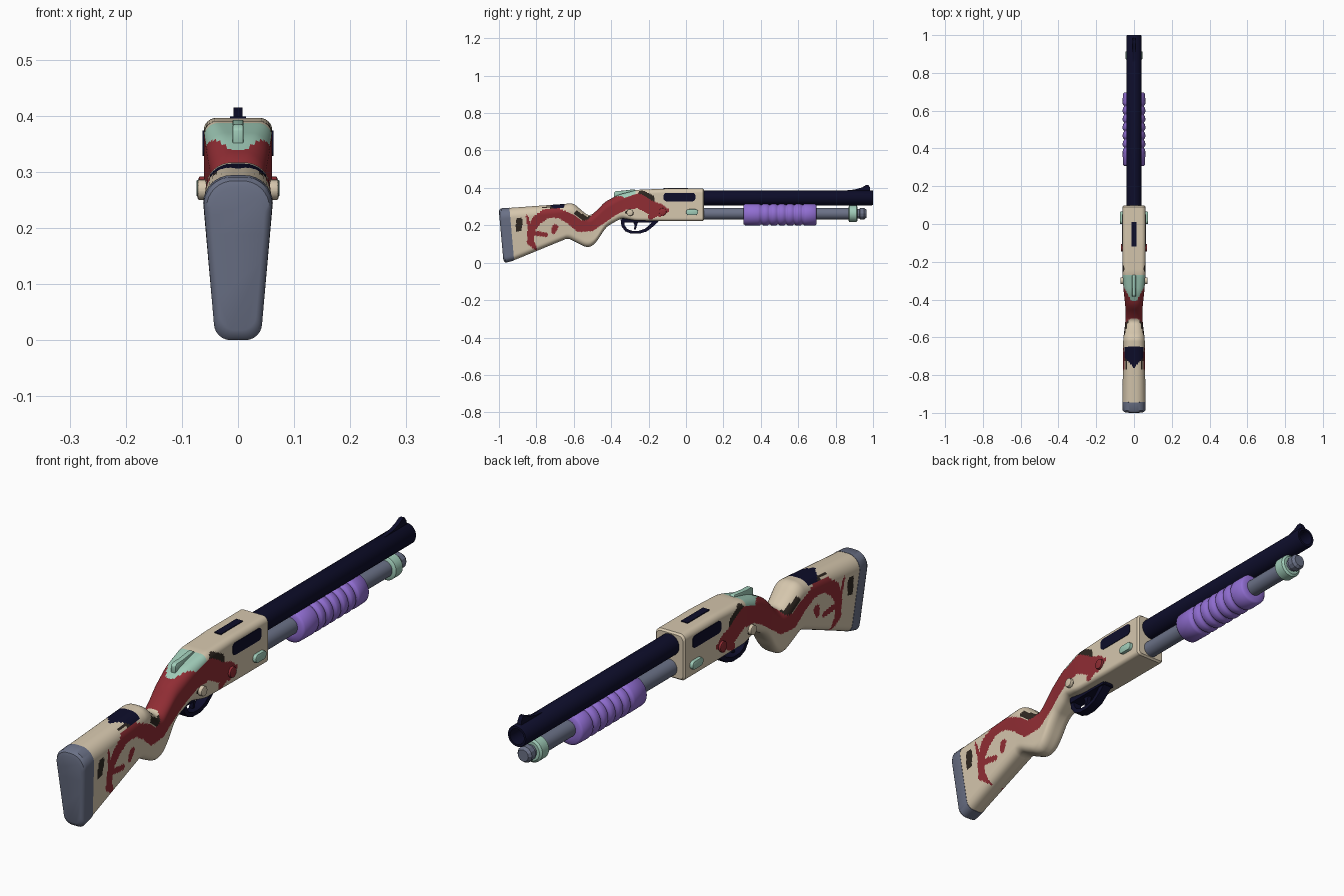
import bpy, bmesh, math
from mathutils import Vector

if "Cube" in bpy.data.objects:
    bpy.data.objects.remove(bpy.data.objects["Cube"])

def mat(name, c):
    m = bpy.data.materials.new(name)
    m.diffuse_color = (*c, 1)
    m.use_nodes = True
    m.node_tree.nodes["Principled BSDF"].inputs["Base Color"].default_value = m.diffuse_color
    return m

CREAM = mat("cream", (.67, .57, .42))
RED = mat("dark_red", (.28, .026, .034))
NAVY = mat("navy", (.004, .004, .023))
BROWN = mat("dark_brown", (.028, .02, .015))
MINT = mat("mint", (.35, .60, .48))
GREY = mat("blue_grey", (.145, .165, .24))
PURPLE = mat("purple", (.28, .155, .64))

def finish(name, bm, mats, angle=35):
    bmesh.ops.recalc_face_normals(bm, faces=bm.faces)
    me = bpy.data.meshes.new(name)
    bm.to_mesh(me)
    bm.free()
    for m in mats:
        me.materials.append(m)
    me.shade_smooth()
    me.set_sharp_from_angle(angle=math.radians(angle))
    ob = bpy.data.objects.new(name, me)
    bpy.context.collection.objects.link(ob)
    return ob

def bridge(bm, rings):
    n = len(rings[0])
    for a, b in zip(rings, rings[1:]):
        for i in range(n):
            j = (i + 1) % n
            bm.faces.new((a[i], a[j], b[j], b[i]))

# rounded, tapered cross-section
def section(row, dens):
    yt, zt, yb, zb, wt, wb, rt, rb = row
    h = math.hypot(yt - yb, zt - zb)
    dy, dz = (yt - yb) / h, (zt - zb) / h
    half = [((wb - rb) * i / (2 * dens), 0) for i in range(2 * dens)]
    for i in range(3 * dens):
        a = -math.pi / 2 + math.pi / 2 * i / (3 * dens)
        half.append((wb - rb + rb * math.cos(a), rb + rb * math.sin(a)))
    for i in range(12 * dens):
        k = i / (12 * dens)
        half.append((wb + (wt - wb) * k, rb + (h - rt - rb) * k))
    for i in range(4 * dens):
        a = math.pi / 2 * i / (4 * dens)
        half.append((wt - rt + rt * math.cos(a), h - rt + rt * math.sin(a)))
    for i in range(2 * dens + 1):
        half.append(((wt - rt) * (1 - i / (2 * dens)), h))
    full = half + [(-x, v) for x, v in half[-2:0:-1]]
    return [(x, yb + dy * v, zb + dz * v) for x, v in full]

# evenly spaced, softened rows
def resample(rows, step=.0045, win=4):
    out = []
    for a, b in zip(rows, rows[1:]):
        n = max(1, round((b[0] - a[0]) / step))
        out += [[p + (q - p) * i / n for p, q in zip(a, b)] for i in range(n)]
    out.append(list(rows[-1]))
    res = []
    for i in range(len(out)):
        k = min(win, i, len(out) - 1 - i)
        part = out[i - k:i + k + 1]
        res.append([sum(c) / len(part) for c in zip(*part)])
    return res

def loft(name, rows, mats, dens=1, paint=None):
    bm = bmesh.new()
    rings = [[bm.verts.new(p) for p in section(r, dens)] for r in rows]
    bridge(bm, rings)
    bm.faces.new(rings[0])
    bm.faces.new(rings[-1])
    bmesh.ops.recalc_face_normals(bm, faces=bm.faces)
    if paint:
        for f in bm.faces:
            f.material_index = paint(f.calc_center_median(), f.normal)
    return finish(name, bm, mats)

# turned part around a y axis; profile is (y, radius)
def lathe(name, prof, z, m, n=32, closed=False, angle=35):
    bm = bmesh.new()
    rings = [[bm.verts.new((r * math.cos(math.tau * i / n), y, z + r * math.sin(math.tau * i / n)))
              for i in range(n)] for y, r in prof]
    bridge(bm, rings)
    bm.faces.new(rings[0])
    bm.faces.new(rings[-1])
    return finish(name, bm, [m], angle)

# side profile (y, z) extruded across x
def prism(name, pts, x0, x1, m, bevel=0.0):
    bm = bmesh.new()
    f = bm.faces.new([bm.verts.new((x0, y, z)) for y, z in pts])
    ex = bmesh.ops.extrude_face_region(bm, geom=[f])
    bmesh.ops.translate(bm, verts=[v for v in ex["geom"] if isinstance(v, bmesh.types.BMVert)],
                        vec=(x1 - x0, 0, 0))
    if bevel:
        bmesh.ops.bevel(bm, geom=bm.edges[:], offset=bevel, segments=2, profile=.5, affect='EDGES')
    return finish(name, bm, [m])

def pill(y0, y1, z0, z1, r, n=5):
    pts = []
    for cy, cz, a0 in ((y1 - r, z1 - r, 0), (y0 + r, z1 - r, 90), (y0 + r, z0 + r, 180), (y1 - r, z0 + r, 270)):
        for i in range(n):
            a = math.radians(a0 + 90 * i / (n - 1))
            pts.append((cy + r * math.cos(a), cz + r * math.sin(a)))
    return pts

# painted pattern: strokes of (y, z, radius)
RED_STROKES = [
    [(-.10, .28, .010), (-.14, .28, .034), (-.19, .295, .036), (-.25, .33, .038), (-.33, .325, .042),
     (-.40, .30, .052), (-.455, .25, .042), (-.51, .20, .032), (-.57, .195, .030), (-.62, .235, .028),
     (-.68, .265, .024), (-.75, .262, .026), (-.80, .225, .026), (-.83, .17, .018), (-.83, .11, .02),
     (-.80, .07, .006)],
    [(-.83, .16, .014), (-.75, .15, .012)], [(-.71, .165, .012), (-.70, .19, .016)],
    [(-.85, .25, .006), (-.84, .20, .008), (-.825, .16, .01)],
    [(-.155, .27, .02), (-.19, .245, .014)]]
BROWN_STROKES = [
    [(-.895, .18, .016), (-.89, .225, .018)], [(-.235, .365, .022), (-.20, .335, .034)],
    [(-.585, .265, .012), (-.53, .228, .015), (-.485, .25, .015)],
    [(-.76, .303, .012), (-.67, .305, .012)], [(-.32, .268, .007), (-.29, .262, .01)]]

def hit(strokes, y, z):
    for s in strokes:
        for (ay, az, ar), (by, bz, br) in zip(s, s[1:]):
            dy, dz = by - ay, bz - az
            t = max(0, min(1, ((y - ay) * dy + (z - az) * dz) / (dy * dy + dz * dz)))
            if math.hypot(y - ay - dy * t, z - az - dz * t) < ar + (br - ar) * t:
                return True
    return False

def paint(c, n):
    ax = abs(c.x)
    if n.z > .25 and -.41 < c.y < -.27 and ax < .012 + .055 * (c.y + .41) / .10:
        return 4
    if n.z > .4 and -.50 + ax * .5 < c.y < -.34 and c.z > .25:
        return 1
    if n.z > .6 and -.765 + ax * 1.2 < c.y < -.65:
        return 2
    if hit(RED_STROKES, c.y, c.z):
        return 1
    if n.z < .85 and hit(BROWN_STROKES, c.y, c.z):
        return 3
    return 0

# stock, grip and receiver in one body
body = [(-.945, .293, -.92, .013, .061, .043, .05, .03),
        (-.60, .318, -.63, .132, .057, .046, .045, .03),
        (-.55, .272, -.575, .102, .050, .044, .04, .03),
        (-.515, .248, -.525, .078, .046, .042, .04, .03),
        (-.47, .285, -.48, .105, .044, .042, .04, .03),
        (-.435, .325, -.43, .19, .046, .044, .04, .03),
        (-.36, .364, -.345, .238, .055, .054, .035, .025),
        (-.26, .39, -.27, .225, .061, .061, .025, .015),
        (-.1, .396, -.1, .223, .061, .061, .022, .015),
        (.09, .396, .09, .223, .061, .061, .022, .015)]
rows = resample(body) + [(.097, .390, .097, .229, .055, .055, .019, .012)]
loft("stock_and_receiver", rows, [CREAM, RED, NAVY, BROWN, MINT], 2, paint)

# recoil pad
loft("recoil_pad", [(-1.0, .272, -.977, .018, .048, .032, .045, .025),
                    (-.997, .284, -.972, .006, .056, .039, .048, .03),
                    (-.988, .291, -.963, .0, .061, .043, .05, .03),
                    (-.944, .294, -.919, .012, .062, .044, .05, .03)], [GREY], 2)

# barrel with bore, and front sight
lathe("barrel", [(.08, .04), (.995, .04), (1.0, .037), (1.0, .029), (.93, .029)], .347, NAVY)
prism("front_sight", [(.85, .375), (.86, .387), (.90, .391), (.94, .402), (.962, .415), (.975, .415),
                      (.985, .40), (.985, .375)], -.008, .008, NAVY)

# magazine tube, ring and end cap
lathe("magazine_tube", [(.08, .031), (.88, .031)], .262, GREY)
lathe("tube_ring", [(.868, .036), (.873, .044), (.912, .044), (.918, .036)], .262, MINT)
lathe("tube_cap", [(.91, .025), (.928, .025), (.93, .03), (.953, .03), (.964, .022)], .262, GREY, 12, angle=20)

# ribbed pump grip
prof = [(.308, .03), (.308, .052), (.316, .059), (.385, .06)]
for i in range(6):
    y = .395 + i * .044
    prof += [(y, .058), (y + .005, .053), (y + .011, .053), (y + .016, .058), (y + .022, .06), (y + .032, .06)]
prof += [(.69, .059), (.697, .052), (.697, .03)]
lathe("pump_grip", prof, .258, PURPLE, 40, angle=60)

# trigger guard and trigger
outer = [(-.35, .235), (-.345, .195), (-.325, .168), (-.295, .156), (-.25, .155), (-.21, .167),
         (-.18, .19), (-.14, .228)]
inner = [(-.18, .218), (-.20, .197), (-.22, .181), (-.255, .17), (-.292, .171), (-.315, .181),
         (-.328, .2), (-.33, .217)]
prism("trigger_guard", outer + inner, -.018, .018, NAVY)
prism("guard_plate", [(-.345, .215), (-.15, .215), (-.15, .235), (-.345, .24)], -.024, .024, NAVY)
prism("trigger", [(-.285, .22), (-.255, .22), (-.262, .2), (-.268, .178), (-.278, .178), (-.275, .2)],
      -.008, .008, NAVY)

# thumb safety on top
prism("safety_slider", [(-.385, .35), (-.385, .376), (-.375, .384), (-.34, .385), (-.275, .393), (-.265, .38)],
      -.01, .01, MINT, .003)

# top slot
prism("top_slot", [(-.12, .39), (.01, .39), (.01, .399), (-.12, .399)], -.014, .014, NAVY)

# side details, on both sides
for s, side in ((1, "right"), (-1, "left")):
    prism("ejection_port_" + side, pill(-.12, .05, .328, .374, .016), s * .056, s * .063, NAVY)
    prism("release_button_" + side, pill(.0, .065, .255, .286, .0145), s * .05, s * .074, MINT, .003)
    prism("red_pin_" + side, pill(-.145, -.105, .252, .292, .0195), s * .05, s * .07, RED, .003)
    prism("rear_pin_" + side, pill(-.318, -.282, .25, .286, .0175), s * .045, s * .072, CREAM, .003)
